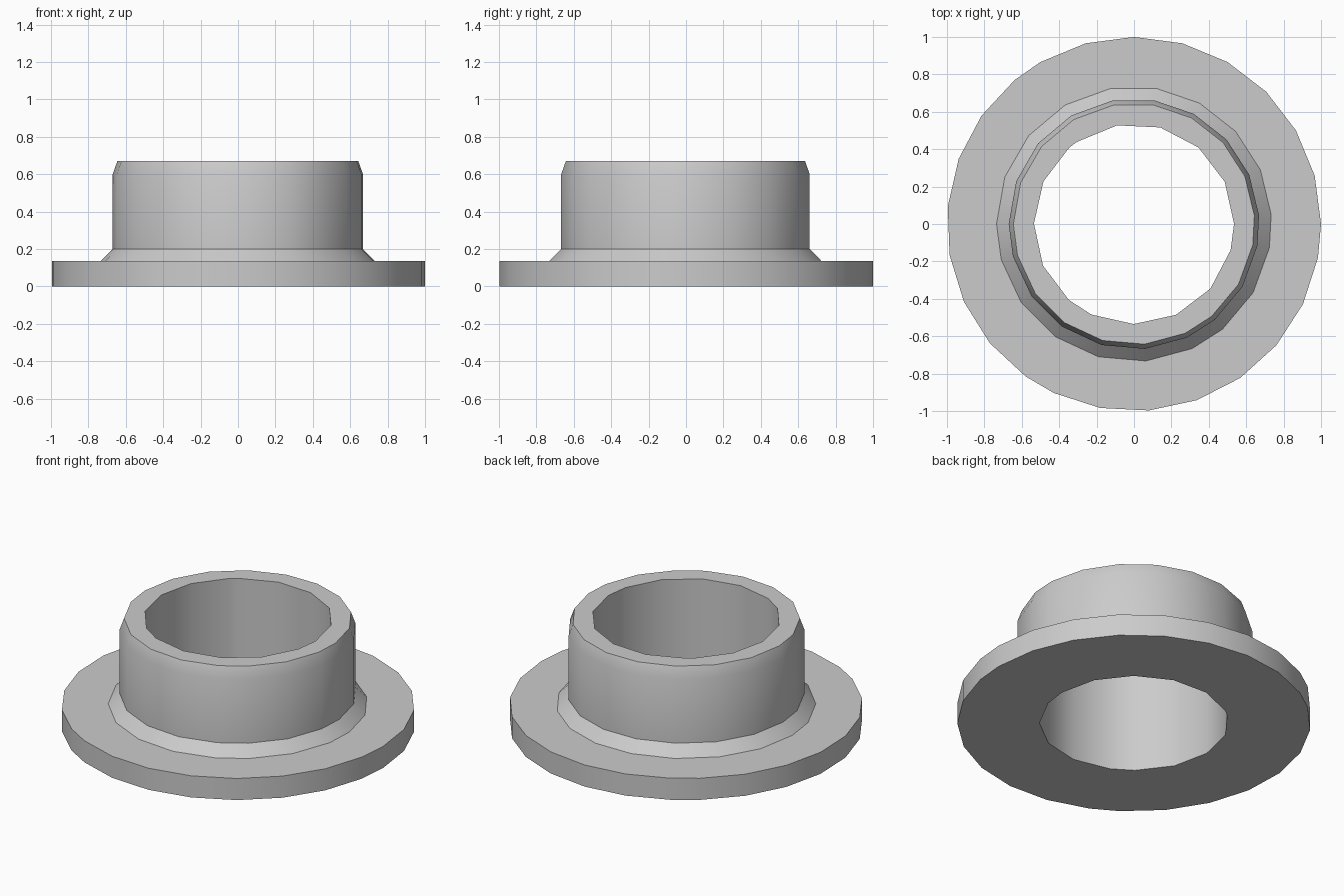
import bpy
import bmesh
from math import cos, sin, radians

cube = bpy.data.objects.get("Cube")
if cube:
    bpy.data.objects.remove(cube, do_unlink=True)

steel = bpy.data.materials.new("plain grey metal")
steel.use_nodes = True
grey = (0.6, 0.6, 0.6, 1)
steel.diffuse_color = grey
steel.node_tree.nodes["Principled BSDF"].inputs["Base Color"].default_value = grey


def arc(start, step, count):
    return [start - step * i for i in range(count)]


# Corner angles of the three outlines, clockwise in degrees
flange_angles = arc(90, 15, 7) + arc(-10.4, 15, 8) + arc(-125.4, 15, 8) + arc(-240, 15, 2)
tube_angles = arc(100, 19.2, 6) + arc(-10, 20, 3) + arc(-65, 20, 6) + arc(-180, 20, 4)
bore_angles = arc(99.7, 24.9, 5) + arc(-15.2, 25, 5) + arc(-130.5, 24.9, 4) + [-229.5, -235]

bm = bmesh.new()


def ring(angles, radius, z):
    return [bm.verts.new((radius * cos(radians(a)), radius * sin(radians(a)), z)) for a in angles]


def wall(lower, upper):
    n = len(lower)
    for i in range(n):
        j = (i + 1) % n
        bm.faces.new((lower[i], lower[j], upper[j], upper[i]))


def flat_ring(outer, inner):
    edges = [bm.edges.get((loop[i - 1], loop[i])) for loop in (outer, inner) for i in range(len(loop))]
    bmesh.ops.triangle_fill(bm, edges=edges, use_beauty=True)


# Flange rim
flange_low = ring(flange_angles, 1, 0)
flange_high = ring(flange_angles, 1, 0.135)
wall(flange_low, flange_high)

# Sleeve: sloped foot, straight wall, chamfered lip
profile = [(0.735, 0.135), (0.67, 0.2), (0.67, 0.6), (0.645, 0.67)]
sleeve = [ring(tube_angles, r, z) for r, z in profile]
for lower, upper in zip(sleeve, sleeve[1:]):
    wall(lower, upper)

# Bore
bore_low = ring(bore_angles, 0.535, 0)
bore_high = ring(bore_angles, 0.535, 0.67)
wall(bore_low, bore_high)

# Flat faces
flat_ring(flange_low, bore_low)
flat_ring(flange_high, sleeve[0])
flat_ring(sleeve[-1], bore_high)
bmesh.ops.recalc_face_normals(bm, faces=bm.faces)

mesh = bpy.data.meshes.new("flanged_bushing")
bm.to_mesh(mesh)
bm.free()
mesh.materials.append(steel)
bushing = bpy.data.objects.new("flanged_bushing", mesh)
bpy.context.collection.objects.link(bushing)

bpy.ops.object.select_all(action="DESELECT")
bushing.select_set(True)
bpy.context.view_layer.objects.active = bushing
bpy.ops.object.shade_smooth_by_angle(angle=radians(30))
